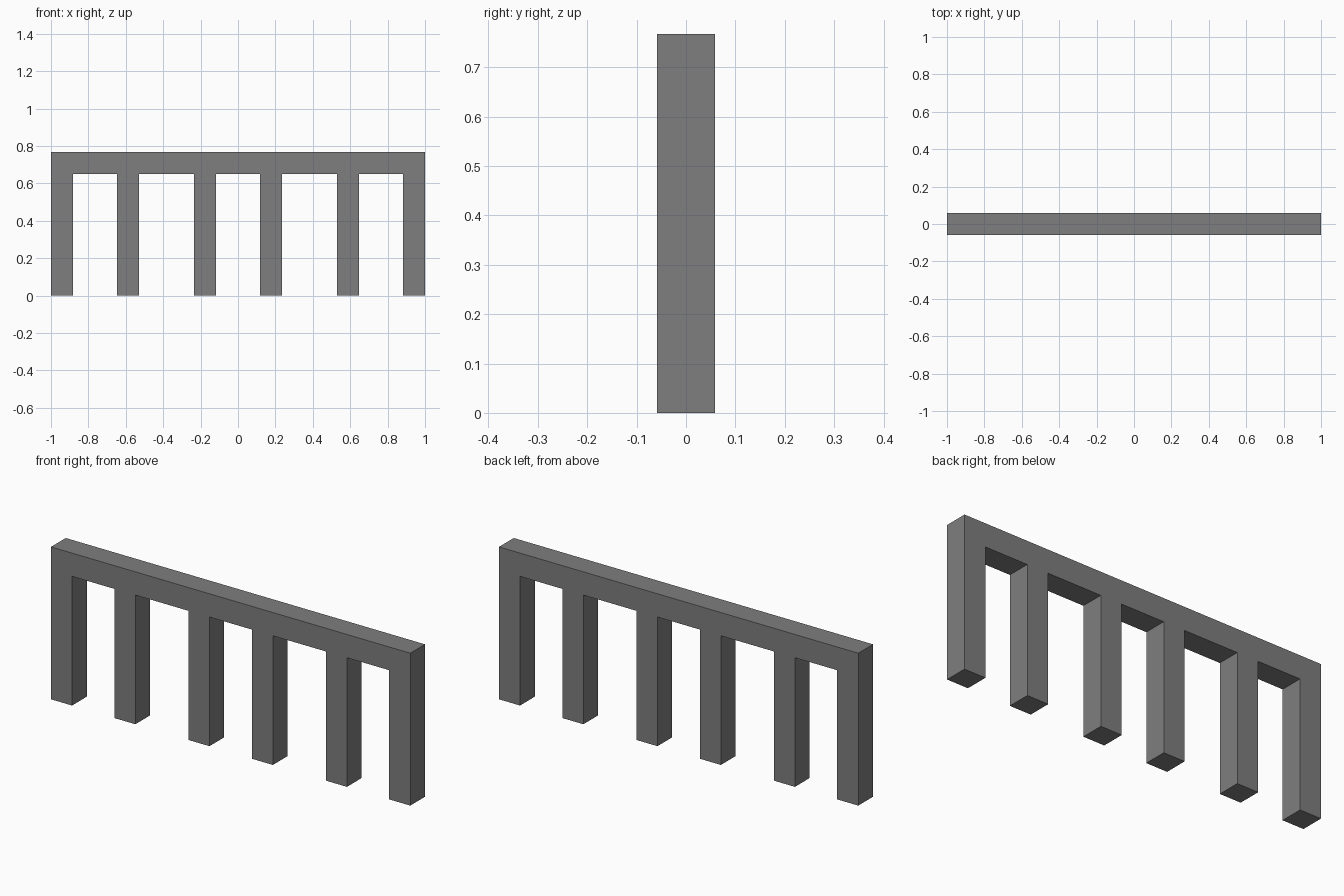
import bpy, bmesh

if "Cube" in bpy.data.objects:
    bpy.data.objects.remove(bpy.data.objects["Cube"])

THICK = 0.117            # square section of posts and rail
HALF_Y = THICK / 2
TOP, UNDER = 0.767, 0.65  # rail top and underside
POSTS = [-0.9415, -0.589, -0.1765, 0.1765, 0.589, 0.9415]

grey = bpy.data.materials.new("mid_grey")
grey.diffuse_color = (0.21, 0.21, 0.21, 1)
grey.use_nodes = True
grey.node_tree.nodes["Principled BSDF"].inputs["Base Color"].default_value = grey.diffuse_color

# Comb-shaped front outline: rail on top, posts hanging down to the ground
outline = [(1.0, TOP), (-1.0, TOP)]
for i, x in enumerate(POSTS):
    left, right = x - HALF_Y, x + HALF_Y
    if i > 0:
        outline.append((left, UNDER))
    outline += [(left, 0), (right, 0)]
    if i < len(POSTS) - 1:
        outline.append((right, UNDER))

# Extrude the outline through the depth
bm = bmesh.new()
face = bm.faces.new([bm.verts.new((x, -HALF_Y, z)) for x, z in outline])
result = bmesh.ops.extrude_face_region(bm, geom=[face], use_keep_orig=True)
moved = [v for v in result["geom"] if isinstance(v, bmesh.types.BMVert)]
bmesh.ops.translate(bm, verts=moved, vec=(0, THICK, 0))
bmesh.ops.recalc_face_normals(bm, faces=bm.faces)

mesh = bpy.data.meshes.new("railing")
bm.to_mesh(mesh)
bm.free()
mesh.materials.append(grey)
railing = bpy.data.objects.new("railing", mesh)
bpy.context.collection.objects.link(railing)
